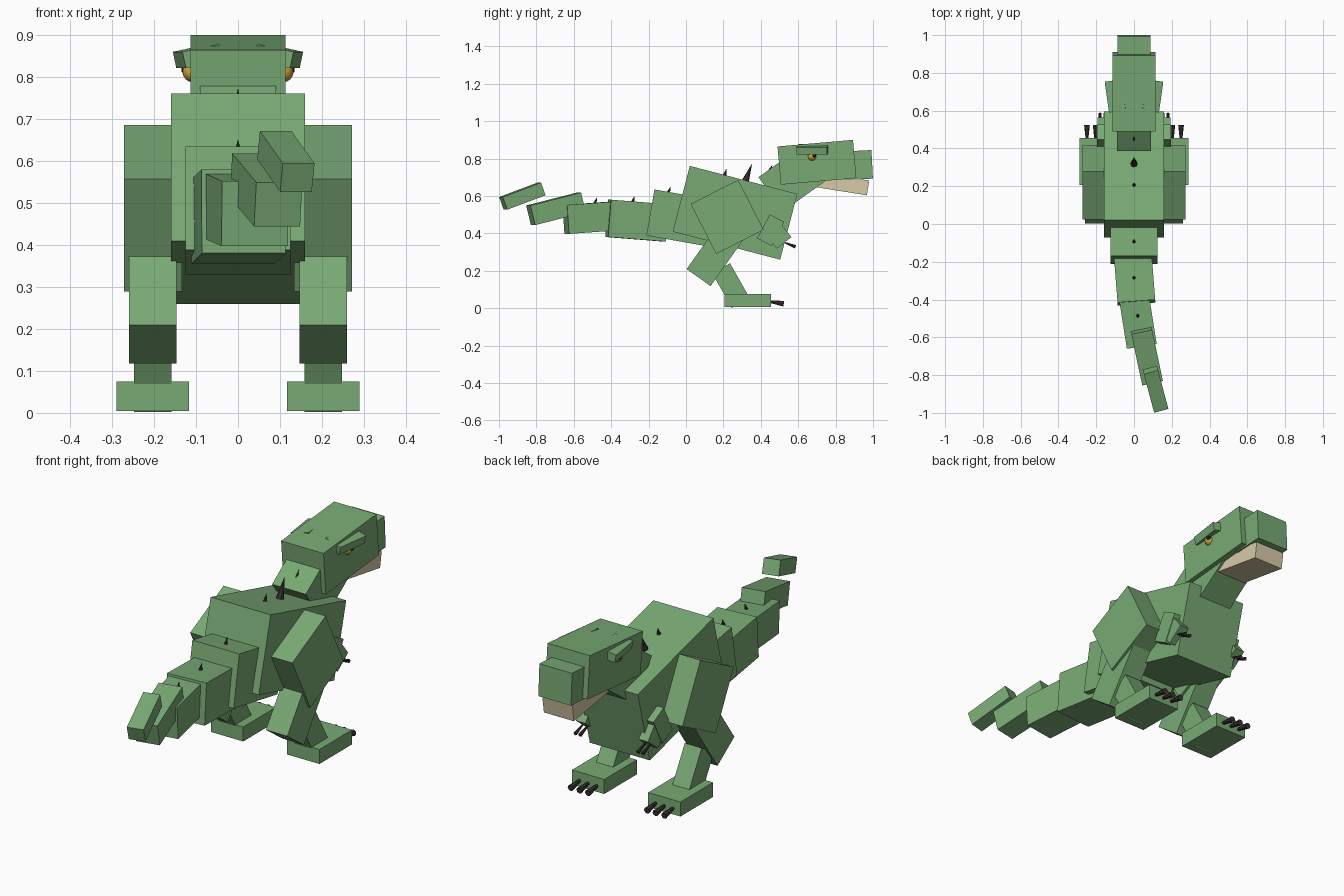
import bpy, bmesh
from math import radians
from mathutils import Vector, Matrix, Euler

if "Cube" in bpy.data.objects:
    bpy.data.objects.remove(bpy.data.objects["Cube"])


def material(name, rgb):
    m = bpy.data.materials.new(name)
    m.diffuse_color = (*rgb, 1)
    m.use_nodes = True
    m.node_tree.nodes["Principled BSDF"].inputs["Base Color"].default_value = m.diffuse_color
    return m


GREEN = material("scale_green", (0.19, 0.40, 0.175))
BEIGE = material("jaw_beige", (0.68, 0.59, 0.39))
DARK = material("claw_dark", (0.045, 0.033, 0.033))
GOLD = material("eye_gold", (0.60, 0.35, 0.045))
BLACK = material("pupil_black", (0.01, 0.01, 0.01))


def finish(name, bm, mat):
    mesh = bpy.data.meshes.new(name)
    bm.to_mesh(mesh)
    bm.free()
    mesh.materials.append(mat)
    ob = bpy.data.objects.new(name, mesh)
    bpy.context.collection.objects.link(ob)
    return ob


def box(name, loc, size, pitch=0, yaw=0, roll=0, mat=GREEN):
    """Box turned by pitch (nose up), roll and yaw, in degrees."""
    bm = bmesh.new()
    rot = Euler([radians(a) for a in (pitch, roll, yaw)]).to_matrix().to_4x4()
    bmesh.ops.create_cube(bm, size=1, matrix=Matrix.Translation(loc) @ rot @ Matrix.Diagonal((*size, 1)))
    return finish(name, bm, mat)


def cone(name, start, end, r1, r2, sides=8):
    """Tapered horn running from start to end."""
    a, b = Vector(start), Vector(end)
    d = b - a
    bm = bmesh.new()
    bmesh.ops.create_cone(bm, cap_ends=True, segments=sides, radius1=r1, radius2=r2, depth=d.length,
                          matrix=Matrix.Translation((a + b) / 2) @ d.to_track_quat('Z', 'Y').to_matrix().to_4x4())
    return finish(name, bm, DARK)


def ball(name, loc, r, mat):
    bm = bmesh.new()
    bmesh.ops.create_uvsphere(bm, u_segments=12, v_segments=8, radius=r, matrix=Matrix.Translation(loc))
    return finish(name, bm, mat)


# Trunk, neck and head
box("body", (0, 0.262, 0.51), (0.32, 0.594, 0.363), -14.6)
box("neck", (0, 0.571, 0.693), (0.18, 0.29, 0.225), 35.5)
box("head", (0, 0.70, 0.78), (0.226, 0.405, 0.205), 5)
box("snout", (0, 0.918, 0.765), (0.174, 0.155, 0.153), 3)
box("lower_jaw", (0, 0.835, 0.665), (0.16, 0.28, 0.08), -9, mat=BEIGE)

# Tail segments bending to one side and upward
TAIL = [
    ((0, -0.023, 0.482), (0.25, 0.34, 0.25), -10, 0),
    ((0.001, -0.262, 0.468), (0.20, 0.31, 0.20), -4.5, 4.5),
    ((0.017, -0.495, 0.485), (0.16, 0.30, 0.155), 4, 9),
    ((0.067, -0.695, 0.531), (0.112, 0.285, 0.108), 14, 12),
    ((0.114, -0.875, 0.599), (0.078, 0.225, 0.072), 20, 15),
]
for i, (loc, size, pitch, yaw) in enumerate(TAIL):
    box(f"tail_segment_{i + 1}", loc, size, pitch, yaw)

# Back spikes: base y, base z, tip y, tip z, radius
SPIKES = [
    (0.425, 0.695, 0.463, 0.768, 0.016),
    (0.312, 0.665, 0.354, 0.775, 0.022),
    (0.20, 0.69, 0.217, 0.748, 0.015),
    (-0.10, 0.60, -0.082, 0.652, 0.014),
    (-0.29, 0.555, -0.274, 0.602, 0.012),
    (-0.49, 0.55, -0.476, 0.593, 0.012),
]
for i, (y0, z0, y1, z1, r) in enumerate(SPIKES):
    x = 0.02 if i == 5 else 0
    cone(f"back_spike_{i + 1}", (x, y0, z0), (x, y1, z1), r, 0)

# Paired parts
for s, side in ((1, "right"), (-1, "left")):
    # Hind leg
    box(f"{side}_thigh", (s * 0.203, 0.22, 0.488), (0.138, 0.285, 0.30), 27)
    box(f"{side}_shin", (s * 0.203, 0.154, 0.286), (0.114, 0.157, 0.30), -35.3)
    box(f"{side}_ankle", (s * 0.203, 0.24, 0.121), (0.09, 0.109, 0.212), 29.5)
    box(f"{side}_foot", (s * 0.203, 0.331, 0.04), (0.172, 0.248, 0.07))
    for k in (-1, 0, 1):
        x = s * 0.203 + k * 0.046
        cone(f"{side}_toe_claw_{k + 2}", (x, 0.44, 0.036), (x, 0.523, 0.024), 0.006, 0.015)
    # Fore arm
    box(f"{side}_upper_arm", (s * 0.165, 0.453, 0.417), (0.06, 0.087, 0.145), -28)
    box(f"{side}_forearm", (s * 0.167, 0.484, 0.40), (0.05, 0.10, 0.13), 38)
    for k in (-1, 1):
        x = s * 0.167 + k * 0.013
        cone(f"{side}_finger_claw_{k + 2}", (x, 0.53, 0.35), (x, 0.586, 0.328), 0.004, 0.009)
    # Eye and brow
    box(f"{side}_brow", (s * 0.096, 0.678, 0.85), (0.09, 0.165, 0.04), 0, -8 * s, 12 * s)
    for ob in (ball(f"{side}_eye", (s * 0.108, 0.674, 0.812), 0.024, GOLD),
               ball(f"{side}_pupil", (s * 0.124, 0.685, 0.817), 0.011, BLACK)):
        for p in ob.data.polygons:
            p.use_smooth = True
